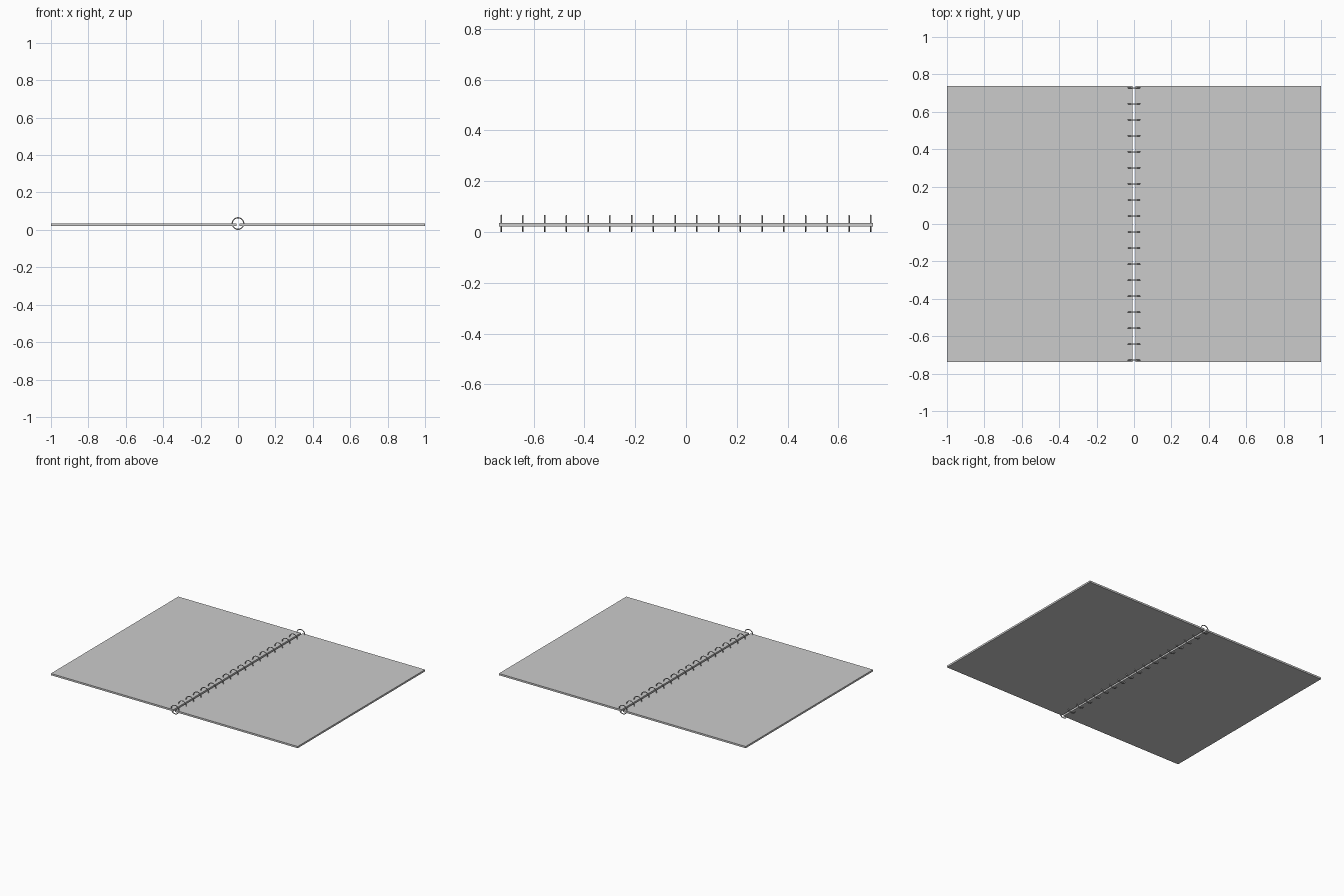
import bpy, math

if "Cube" in bpy.data.objects:
    bpy.data.objects.remove(bpy.data.objects["Cube"])

HALF_DEPTH = 0.737
GAP = 0.007
RING_R = 0.031
RING_Z = 0.034


def slab(name, x0, x1, z0, z1):
    bpy.ops.mesh.primitive_cube_add(size=1, location=((x0 + x1) / 2, 0, (z0 + z1) / 2))
    ob = bpy.context.object
    ob.name = name
    ob.scale = (x1 - x0, 2 * HALF_DEPTH, z1 - z0)
    bpy.ops.object.transform_apply(location=False, rotation=False, scale=True)
    return ob


# Two open page blocks either side of the binding
for side, name in ((-1, "left_pages"), (1, "right_pages")):
    xs = sorted((side * GAP, side * 1.0))
    slab(name, xs[0], xs[1], 0.022, 0.035)

# Row of thin wire binding rings
COUNT = 18
for i in range(COUNT):
    y = -0.728 + i * 1.456 / (COUNT - 1)
    bpy.ops.mesh.primitive_torus_add(
        major_radius=RING_R, minor_radius=0.003,
        major_segments=32, minor_segments=8,
        location=(0, y, RING_Z), rotation=(math.pi / 2, 0, 0))
    ring = bpy.context.object
    ring.name = f"binding_ring_{i + 1}"
    bpy.ops.object.shade_smooth_by_angle()
